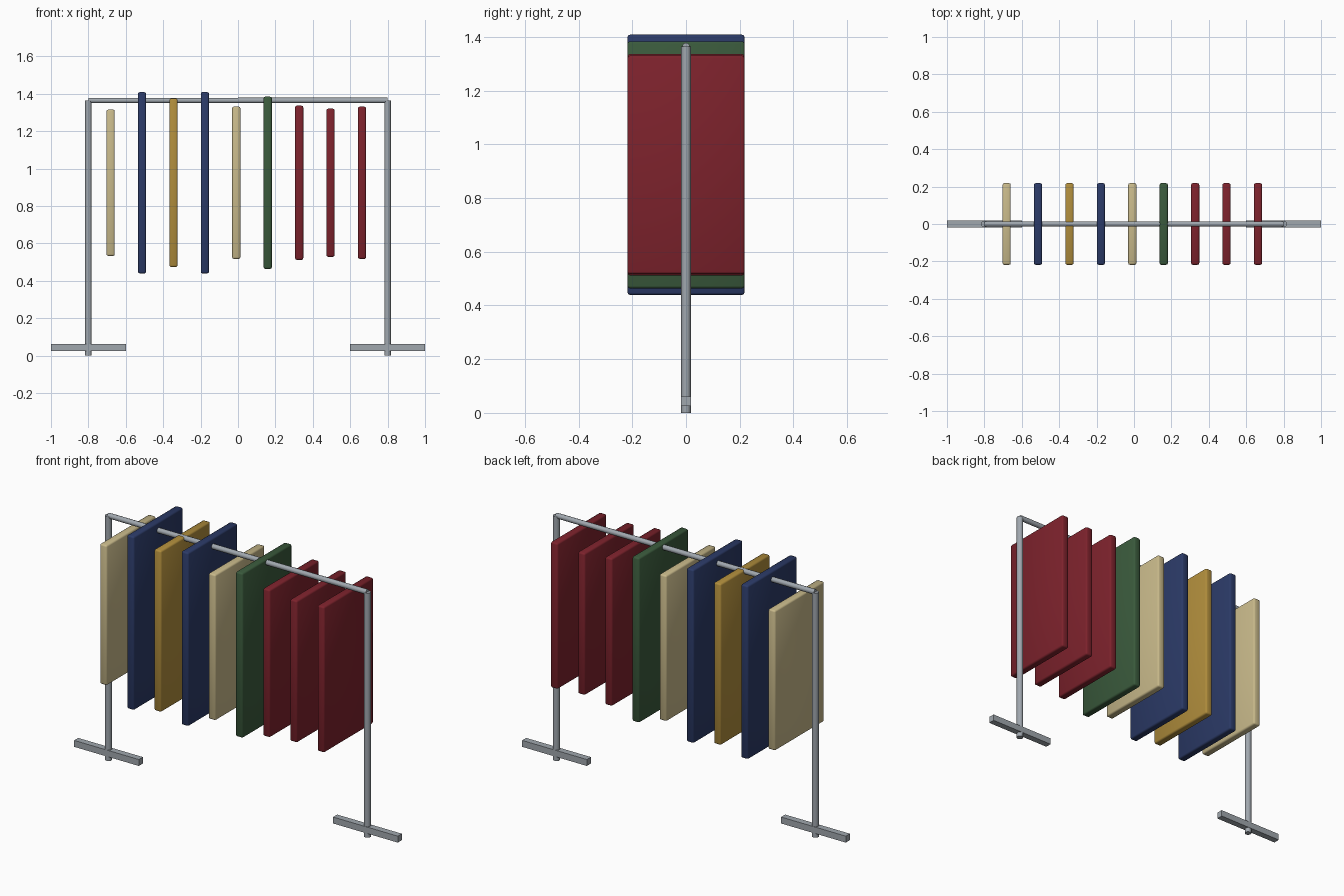
import bpy, bmesh, math
from mathutils import Matrix, Vector

if "Cube" in bpy.data.objects:
    bpy.data.objects.remove(bpy.data.objects["Cube"])


def material(name, hex_code):
    rgb = [int(hex_code[i:i + 2], 16) / 255 for i in (0, 2, 4)]
    lin = [c / 12.92 if c <= 0.04045 else ((c + 0.055) / 1.055) ** 2.4 for c in rgb]
    m = bpy.data.materials.new(name)
    m.diffuse_color = (*lin, 1)
    m.use_nodes = True
    m.node_tree.nodes["Principled BSDF"].inputs["Base Color"].default_value = m.diffuse_color
    return m


METAL = material("grey_metal", "A0A7AE")
CREAM = material("cream_cloth", "C8B98A")
NAVY = material("navy_cloth", "2B3A67")
MUSTARD = material("mustard_cloth", "B08D3C")
GREEN = material("green_cloth", "3A5A3C")
RED = material("red_cloth", "7D222C")


def finish(bm, name, mat, smooth=False):
    mesh = bpy.data.meshes.new(name)
    bm.to_mesh(mesh)
    bm.free()
    mesh.materials.append(mat)
    ob = bpy.data.objects.new(name, mesh)
    bpy.context.collection.objects.link(ob)
    if smooth:
        bpy.ops.object.select_all(action='DESELECT')
        ob.select_set(True)
        bpy.context.view_layer.objects.active = ob
        bpy.ops.object.shade_smooth_by_angle(angle=math.radians(50))
    return ob


def box(name, size, centre, mat, bevel=0):
    bm = bmesh.new()
    bmesh.ops.create_cube(bm, size=1, matrix=Matrix.Translation(centre) @ Matrix.Diagonal((*size, 1)))
    if bevel:
        bmesh.ops.bevel(bm, geom=bm.edges[:], offset=bevel, segments=2,
                        profile=0.5, affect='EDGES')
    return finish(bm, name, mat, smooth=bevel > 0)


def tube(name, start, end, radius, mat, sides=10):
    a, b = Vector(start), Vector(end)
    rot = (b - a).to_track_quat('Z', 'Y').to_matrix().to_4x4()
    bm = bmesh.new()
    bmesh.ops.create_cone(bm, cap_ends=True, segments=sides, radius1=radius, radius2=radius,
                          depth=(b - a).length, matrix=Matrix.Translation((a + b) / 2) @ rot)
    return finish(bm, name, mat, smooth=True)


# Rack frame: two posts with feet, joined by a hanging rail
for side, x in (("left", -0.8), ("right", 0.8)):
    tube(side + "_post", (x, 0, 0), (x, 0, 1.365), 0.018, METAL)
    box(side + "_foot", (0.4, 0.036, 0.036), (x, 0, 0.043), METAL)
tube("hanging_rail", (-0.8, 0, 1.364), (0.8, 0, 1.364), 0.0145, METAL)

# Garments: evenly spaced rounded slabs of varying length
garments = [(CREAM, 0.782), (NAVY, 0.969), (MUSTARD, 0.90), (NAVY, 0.969), (CREAM, 0.814),
            (GREEN, 0.92), (RED, 0.824), (RED, 0.792), (RED, 0.814)]
for i, (mat, height) in enumerate(garments):
    box("garment_%d" % (i + 1), (0.044, 0.436, height),
        (-0.681 + 0.168 * i, 0, 0.924), mat, bevel=0.009)
